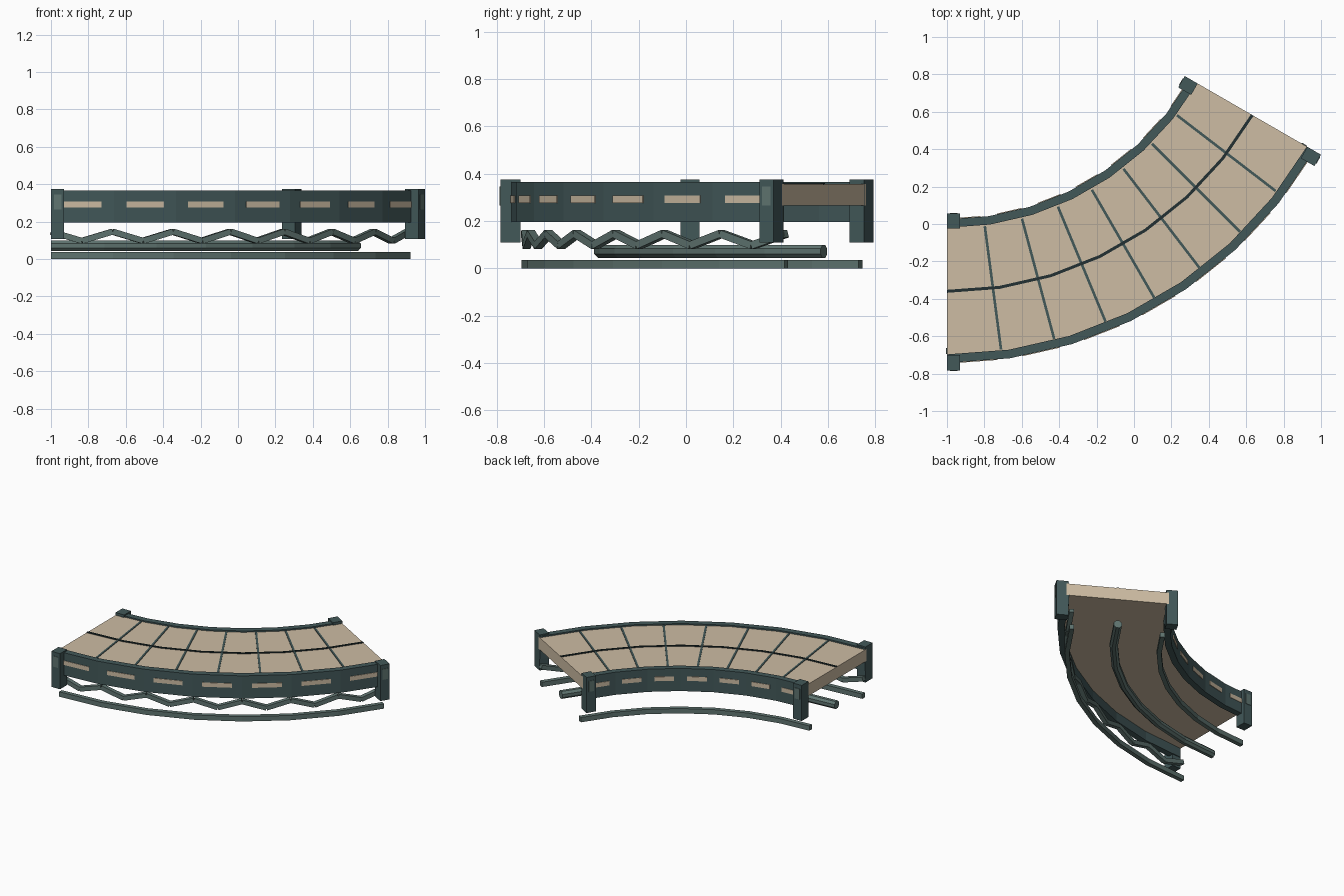
import bpy, bmesh
from math import sin, cos, pi, radians
from mathutils import Vector

if "Cube" in bpy.data.objects:
    bpy.data.objects.remove(bpy.data.objects["Cube"])

CX, CY = -1.0, 1.525        # centre of the bend
SWEEP, N = radians(60), 7   # total angle, straight facets
STEP = SWEEP / N


def material(name, rgb):
    lin = [((c / 255 + 0.055) / 1.055) ** 2.4 for c in rgb]
    m = bpy.data.materials.new(name)
    m.diffuse_color = (*lin, 1)
    m.use_nodes = True
    m.node_tree.nodes["Principled BSDF"].inputs["Base Color"].default_value = m.diffuse_color
    return m


TEAL = material("dark teal", (66, 88, 89))
STEEL = material("grey green steel", (96, 117, 113))
TAN = material("tan deck", (205, 188, 163))
DARK = material("near black seam", (34, 48, 50))


def polar(r, a, z):
    return Vector((CX + r * sin(a), CY - r * cos(a), z))


def finish(name, bm, mat):
    bmesh.ops.recalc_face_normals(bm, faces=bm.faces)
    me = bpy.data.meshes.new(name)
    bm.to_mesh(me)
    bm.free()
    me.materials.append(mat)
    ob = bpy.data.objects.new(name, me)
    bpy.context.collection.objects.link(ob)
    return ob


def sweep(name, profile, mat):
    """Sweep a closed (radius, z) profile round the faceted bend."""
    bm = bmesh.new()
    rings = [[bm.verts.new(polar(r, i * STEP, z)) for r, z in profile]
             for i in range(N + 1)]
    k = len(profile)
    for a, b in zip(rings, rings[1:]):
        for j in range(k):
            bm.faces.new((a[j], a[(j + 1) % k], b[(j + 1) % k], b[j]))
    bm.faces.new(rings[0])
    bm.faces.new(rings[-1])
    return finish(name, bm, mat)


def rect(r0, r1, z0, z1):
    return [(r0, z0), (r1, z0), (r1, z1), (r0, z1)]


def add_box(bm, origin, u, v, ur, vr, zr):
    """Box in the frame origin + u, v, z with the given ranges."""
    vs = [bm.verts.new(origin + u * a + v * b + Vector((0, 0, c)))
          for c in zr for a, b in ((ur[0], vr[0]), (ur[1], vr[0]), (ur[1], vr[1]), (ur[0], vr[1]))]
    for f in ((0, 1, 2, 3), (4, 5, 6, 7), (0, 1, 5, 4), (1, 2, 6, 5), (2, 3, 7, 6), (3, 0, 4, 7)):
        bm.faces.new([vs[i] for i in f])


def frame(a):
    """Radial and tangential directions at angle a."""
    return Vector((sin(a), -cos(a), 0)), Vector((cos(a), sin(a), 0))


CENTRE = Vector((CX, CY, 0))

# deck and its long middle seam
sweep("deck", rect(1.53, 2.24, 0.265, 0.355), TAN)
sweep("middle_seam", rect(1.877, 1.893, 0.352, 0.360), DARK)

# cross seams
bm = bmesh.new()
for i in range(1, 8):
    u, v = frame(SWEEP * i / 8)
    add_box(bm, CENTRE, u, v, (1.55, 2.215), (-0.007, 0.007), (0.352, 0.359))
finish("cross_seams", bm, TEAL)

# side girders with a tan slot plate on each facet
for side, r0, r1, face in (("inner", 1.50, 1.545, 1.50), ("outer", 2.222, 2.268, 2.268)):
    sweep(side + "_girder", rect(r0, r1, 0.195, 0.365), TEAL)
    bm = bmesh.new()
    flat = face * cos(STEP / 2)
    half = face * sin(STEP / 2) * 0.6
    for i in range(N):
        u, v = frame((i + 0.5) * STEP)
        add_box(bm, CENTRE, u, v, (flat - 0.004, flat + 0.004), (-half, half), (0.275, 0.307))
    finish(side + "_slot_plates", bm, TAN)

# corner posts with small steel plates on the outward faces
for side, r0, r1, face in (("inner", 1.468, 1.548, 1.468), ("outer", 2.225, 2.309, 2.309)):
    for end, a, t in (("start", 0, (0, 0.07)), ("finish", SWEEP, (-0.07, 0))):
        u, v = frame(a)
        bm = bmesh.new()
        add_box(bm, CENTRE, u, v, (r0, r1), t, (0.108, 0.375))
        finish(f"{side}_{end}_post", bm, TEAL)
        bm = bmesh.new()
        add_box(bm, CENTRE, u, v, (face - 0.003, face + 0.003),
                (t[0] + 0.015, t[1] - 0.015), (0.265, 0.345))
        finish(f"{side}_{end}_post_plate", bm, STEEL)

# ground rails and central pipe
sweep("inner_ground_rail", rect(1.56, 1.592, 0, 0.036), STEEL)
sweep("outer_ground_rail", rect(2.187, 2.219, 0, 0.036), STEEL)
sweep("centre_pipe", [(1.885 + 0.03 * cos(pi / 4 * k + pi / 8), 0.071 + 0.03 * sin(pi / 4 * k + pi / 8))
                      for k in range(8)], STEEL)

# zigzag bracing under the outer girder
bm = bmesh.new()
pts = [polar(2.205, i * STEP / 2, 0.146 if i % 2 == 0 else 0.097) for i in range(2 * N + 1)]
for i in range(2 * N):
    p, q = pts[i], pts[i + 1]
    d = (q - p).normalized()
    s = d.cross(Vector((0, 0, 1))).normalized() * 0.016
    n = s.cross(d).normalized() * 0.016
    rings = [[bm.verts.new(c + s * a + n * b) for a, b in ((-1, -1), (1, -1), (1, 1), (-1, 1))]
             for c in (p, q)]
    for j in range(4):
        k = (j + 1) % 4
        bm.faces.new((rings[0][j], rings[0][k], rings[1][k], rings[1][j]))
    bm.faces.new(rings[0])
    bm.faces.new(rings[1])
finish("zigzag_brace", bm, STEEL)
